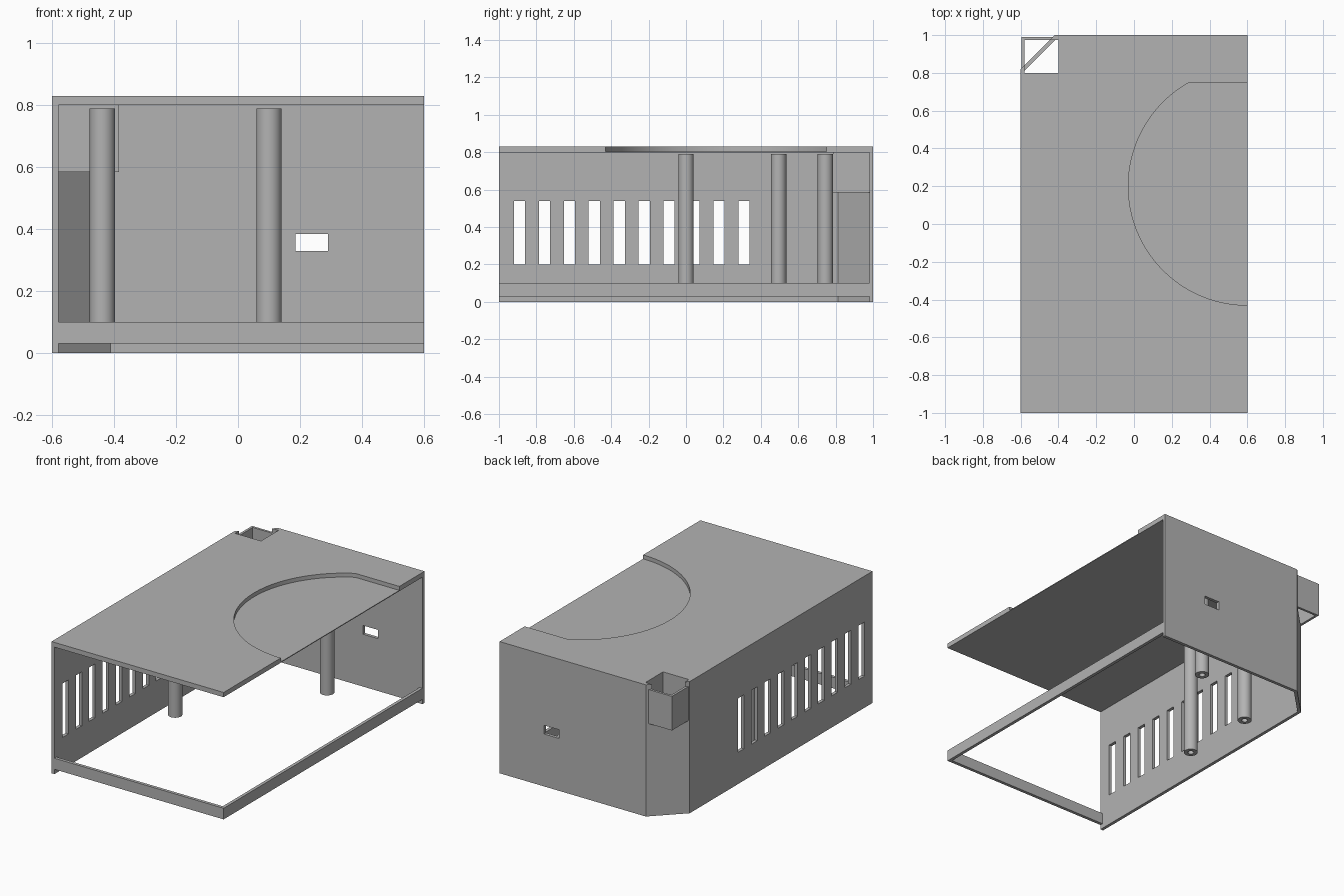
import bpy, bmesh, math

if "Cube" in bpy.data.objects:
    bpy.data.objects.remove(bpy.data.objects["Cube"], do_unlink=True)

T = 0.02                      # wall thickness
ROOF_BOTTOM, ROOF_TOP = 0.80, 0.83
RIM_BOTTOM, RIM_TOP = 0.03, 0.10

grey = bpy.data.materials.new("plain grey")
grey.use_nodes = True
grey.diffuse_color = (0.45, 0.45, 0.45, 1)
grey.node_tree.nodes["Principled BSDF"].inputs["Base Color"].default_value = (0.45, 0.45, 0.45, 1)


def prism(name, outline, z0, z1):
    """Extrude a counter-clockwise outline from z0 up to z1."""
    bm = bmesh.new()
    face = bm.faces.new([bm.verts.new((x, y, z0)) for x, y in outline])
    new = bmesh.ops.extrude_face_region(bm, geom=[face])["geom"]
    for v in new:
        if isinstance(v, bmesh.types.BMVert):
            v.co.z = z1
    bmesh.ops.recalc_face_normals(bm, faces=bm.faces)
    mesh = bpy.data.meshes.new(name)
    bm.to_mesh(mesh)
    bm.free()
    mesh.materials.append(grey)
    obj = bpy.data.objects.new(name, mesh)
    bpy.context.collection.objects.link(obj)
    return obj


def box(name, x0, x1, y0, y1, z0, z1):
    return prism(name, [(x0, y0), (x1, y0), (x1, y1), (x0, y1)], z0, z1)


def circle(cx, cy, r, n):
    return [(cx + r * math.cos(math.tau * i / n), cy + r * math.sin(math.tau * i / n))
            for i in range(n)]


def activate(obj):
    bpy.ops.object.select_all(action="DESELECT")
    obj.select_set(True)
    bpy.context.view_layer.objects.active = obj


def cut(obj, cutter):
    """Subtract the cutter, then discard it."""
    mod = obj.modifiers.new("cut", "BOOLEAN")
    mod.operation, mod.solver, mod.object = "DIFFERENCE", "EXACT", cutter
    activate(obj)
    bpy.ops.object.modifier_apply(modifier=mod.name)
    bpy.data.objects.remove(cutter, do_unlink=True)


def smooth(obj):
    activate(obj)
    bpy.ops.object.shade_smooth_by_angle(angle=math.radians(30))


# Case: roof, slotted side wall, back wall and chamfered corner
case = prism("case", [(-0.6, -1), (0.6, -1), (0.6, 1), (-0.42, 1), (-0.6, 0.82)], 0, ROOF_TOP)
d = T * (math.sqrt(2) - 1)    # inset of the chamfer ends
cut(case, prism("cavity", [(-0.6 + T, -1.2), (0.8, -1.2), (0.8, 1 - T),
                           (-0.42 + d, 1 - T), (-0.6 + T, 0.82 - d)], -0.1, ROOF_BOTTOM))

# Ventilation slots in the side wall
for i in range(10):
    y = -0.92 + i * 0.1333
    cut(case, box("slot", -0.7, -0.5, y, y + 0.06, 0.2, 0.54))

# Cable window in the back wall
cut(case, box("window", 0.185, 0.29, 0.9, 1.1, 0.33, 0.385))

# Round recess in the roof, cut off straight at the back
R, CX, CY, BACK = 0.63, 0.6, 0.2, 0.75
a0, a1 = math.pi - math.asin((BACK - CY) / R), 1.5 * math.pi
arc = [(CX + R * math.cos(a0 + (a1 - a0) * i / 48),
        CY + R * math.sin(a0 + (a1 - a0) * i / 48)) for i in range(49)]
recess = arc + [(0.8, CY - R), (0.8, BACK)]
cut(case, prism("recess", recess, 0.805, 0.9))

# Corner socket: an open square tube passing through the chamfer
hole = (-0.58, -0.40, 0.80, 0.975)
cut(case, box("socket_opening", *hole, 0.585, 0.9))
socket = box("corner_socket", -0.595, -0.385, 0.785, 0.99, 0.585, ROOF_BOTTOM)
cut(socket, box("socket_hole", *hole, 0.5, 0.9))
smooth(case)

# Low rim across the open front and side
prism("base_rim", [(-0.6, -1), (0.6, -1), (0.6, 1), (0.6 - T, 1),
                   (0.6 - T, -1 + T), (-0.6, -1 + T)], RIM_BOTTOM, RIM_TOP)

# Hollow mounting posts
for i, (x, y) in enumerate([(-0.438, 0), (-0.438, 0.495), (0.10, 0.745)]):
    post = prism(f"mounting_post_{i + 1}", circle(x, y, 0.041, 48), RIM_BOTTOM, 0.79)
    cut(post, prism("bore", circle(x, y, 0.018, 32), 0, 0.7))
    smooth(post)
